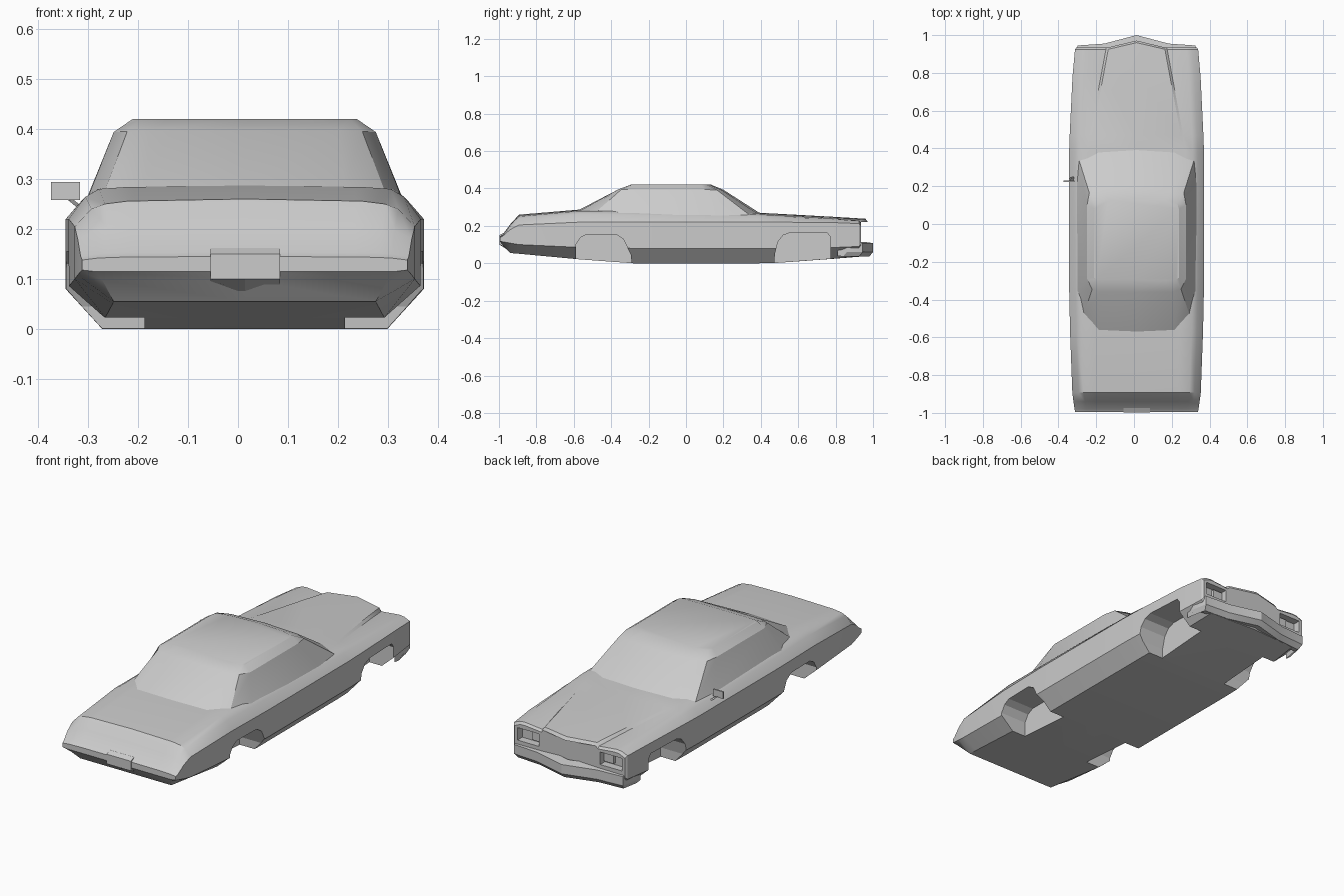
import bpy, bmesh, math

CX = 0.0135  # centre line of the body

cube = bpy.data.objects.get("Cube")
if cube:
    bpy.data.objects.remove(cube, do_unlink=True)

paint = bpy.data.materials.new("grey paint")
paint.use_nodes = True
paint.diffuse_color = (0.6, 0.6, 0.6, 1)
paint.node_tree.nodes["Principled BSDF"].inputs["Base Color"].default_value = (0.6, 0.6, 0.6, 1)


def make(name, rings, caps=True, closed=True, helper=False):
    """Skin a list of point rings into one object."""
    bm = bmesh.new()
    loops = [[bm.verts.new(p) for p in ring] for ring in rings]
    for a, b in zip(loops, loops[1:]):
        n = len(a)
        for i in range(n if closed else n - 1):
            bm.faces.new((a[i], a[(i + 1) % n], b[(i + 1) % n], b[i]))
    if caps:
        bm.faces.new(loops[0])
        bm.faces.new(loops[-1])
    bmesh.ops.recalc_face_normals(bm, faces=bm.faces)
    mesh = bpy.data.meshes.new(name)
    bm.to_mesh(mesh)
    bm.free()
    ob = bpy.data.objects.new(name, mesh)
    bpy.context.collection.objects.link(ob)
    mesh.materials.append(paint)
    if helper:
        ob.hide_render = True
        ob.hide_viewport = True
    return ob


def both_sides(half):
    """Mirror a half ring that starts and ends on the centre line."""
    right = [(CX + x, y, z) for x, y, z in half]
    left = [(CX - x, y, z) for x, y, z in half[-2:0:-1]]
    return right + left


def smooth(ob, angle=32):
    bpy.ops.object.select_all(action='DESELECT')
    ob.select_set(True)
    bpy.context.view_layer.objects.active = ob
    bpy.ops.object.shade_smooth_by_angle(angle=math.radians(angle))


# Body: y, floor z, floor half width, side half width, sill z, belt z,
# shoulder z, deck z, centre z, hood half width, groove depth, nose push
stations = [
    (-0.995, .115, .300, .325, .118, .138, .142, .143, .145, .22, 0, 0),
    (-0.980, .098, .285, .328, .115, .145, .150, .152, .154, .22, 0, 0),
    (-0.940, .055, .262, .334, .108, .180, .198, .204, .208, .22, 0, 0),
    (-0.893, .051, .264, .340, .100, .205, .240, .250, .260, .22, 0, 0),
    (-0.570, .021, .280, .352, .085, .220, .264, .280, .287, .22, 0, 0),
    (-0.280, .000, .285, .358, .080, .220, .258, .280, .286, .23, 0, 0),
    (0.380, .000, .285, .357, .080, .220, .252, .262, .271, .25, 0, 0),
    (0.470, .001, .284, .354, .080, .220, .248, .257, .266, .235, .004, 0),
    (0.780, .024, .272, .339, .084, .218, .236, .241, .248, .177, .012, .02),
    (0.925, .036, .262, .326, .090, .212, .226, .229, .238, .150, .016, .035),
    (0.935, .050, .255, .318, .100, .200, .215, .217, .222, .150, .012, .036),
]


def section(y, zf, xf, w, zs, zb, zsh, zd, zc, xh, groove, nose):
    edge = zd + (zc - zd) * 0.6
    return both_sides([
        (0, y + nose * 0.4, zf), (xf, y, zf), (w, y, zs), (w, y, zb),
        (w - 0.033, y, zsh), (w - 0.06, y, zd),
        (xh + 0.012, y, edge - groove), (xh, y, edge), (0, y + nose, zc)])


body = make("body", [section(*s) for s in stations])

# Wheel arches and lamp recesses, cut from both sides
front_arch = [(.470, -.1), (.475, .05), (.492, .115), (.52, .15), (.56, .165),
              (.755, .163), (.772, .14), (.772, -.1)]
rear_arch = [(-.59, -.1), (-.588, .10), (-.565, .137), (-.53, .155),
             (-.375, .155), (-.335, .13), (-.295, .045), (-.28, -.1)]
lamp = [(.895, .13), (.895, .195), (1.1, .195), (1.1, .13)]


def cut(name, outline, inner, outer):
    for side, label in ((1, "left"), (-1, "right")):
        cutter = make(f"{label}_{name}_cutter",
                      [[(CX + side * x, y, z) for y, z in outline] for x in (inner, outer)],
                      helper=True)
        mod = body.modifiers.new(cutter.name, 'BOOLEAN')
        mod.operation = 'DIFFERENCE'
        mod.solver = 'EXACT'
        mod.object = cutter


cut("front_arch", front_arch, 0.2, 0.5)
cut("rear_arch", rear_arch, 0.2, 0.5)
cut("headlamp", lamp, 0.175, 0.3)
smooth(body)

# Cabin: sill ring, upper window ring and roof ring
sill = [(0, -.575, .284), (.2, -.565, .282), (.28, -.48, .276), (.315, -.36, .26),
        (.318, .2, .256), (.305, .34, .258), (.2, .385, .264), (0, .395, .268)]
upper = [(0, -.36, .396), (.19, -.36, .396), (.235, -.345, .395), (.262, -.29, .394),
         (.262, .1, .394), (.25, .165, .392), (.19, .19, .392), (0, .2, .393)]
roof = [(0, -.295, .42), (.15, -.295, .42), (.21, -.293, .42), (.224, -.285, .42),
        (.224, .08, .42), (.215, .11, .42), (.15, .125, .42), (0, .135, .42)]
cabin = make("cabin", [both_sides(r) for r in (sill, upper, roof)])
smooth(cabin, 28)

# Front bumper: a pointed bar swept across the nose
path = [(-.328, .86), (-.312, .945), (-.17, .955), (0, 1.0),
        (.17, .955), (.312, .945), (.328, .86)]
bumper = make("front_bumper", [
    [(CX + x * .97, y - .05, .04), (CX + x * .97, y - .02, .036), (CX + x, y, .06),
     (CX + x, y, .108), (CX + x * .97, y - .05, .115)] for x, y in path])
smooth(bumper, 25)


def box(name, x0, x1, y0, y1, z0, z1):
    return make(name, [[(x0, y0, z), (x1, y0, z), (x1, y1, z), (x0, y1, z)] for z in (z0, z1)])


# Headlamps inside their recesses
for side, label in ((1, "left"), (-1, "right")):
    xs = sorted((CX + side * .18, CX + side * .235))
    box(f"{label}_headlamp", *xs, .885, .91, .14, .188)

# Rear plate holder with a slanted underside
make("plate_holder", [[(x, -.90, .165), (x, -.975, .162), (x, -.998, .15),
                       (x, -.998, .10), (x, -.95, low)]
                      for x, low in ((-.055, .09), (.014, .07), (.084, .08))])

# Single door mirror on its arm
box("mirror_head", -.374, -.316, .222, .23, .258, .294)
make("mirror_arm", [[(x, y, z), (x, y + .02, z), (x + .012, y + .02, z)]
                    for x, y, z in ((-.345, .222, .262), (-.312, .235, .235))])
